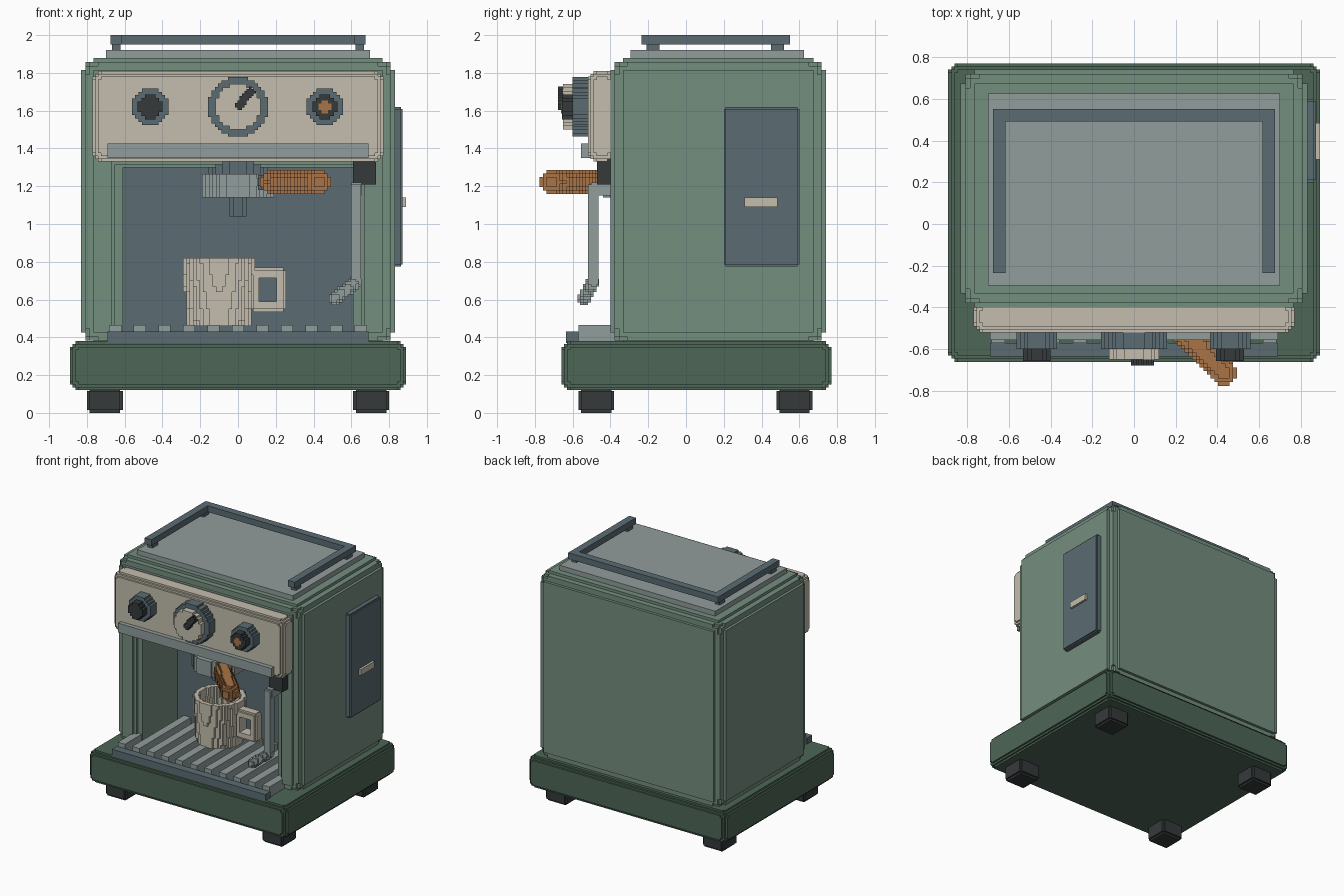
import bpy, bmesh, math
from mathutils import Vector

cube = bpy.data.objects.get("Cube")
if cube:
    bpy.data.objects.remove(cube)


def material(name, srgb):
    rgb = [((c / 255 + 0.055) / 1.055) ** 2.4 for c in srgb] + [1]
    m = bpy.data.materials.new(name)
    m.diffuse_color = rgb
    m.use_nodes = True
    m.node_tree.nodes["Principled BSDF"].inputs["Base Color"].default_value = rgb
    return m


GREEN = material("sage green", (116, 142, 127))
DARK = material("deep green", (77, 102, 86))
CREAM = material("cream", (196, 190, 173))
SLATE = material("slate", (91, 108, 115))
STEEL = material("steel grey", (145, 157, 156))
BLACK = material("charcoal", (53, 58, 59))
COPPER = material("copper", (168, 116, 70))


def solid(name, axes, test, mat):
    """Blocky solid: grid cells whose centre passes the test, outer faces only."""
    n = [len(a) - 1 for a in axes]
    mids = [[(a[i] + a[i + 1]) / 2 for i in range(len(a) - 1)] for a in axes]
    cells = {(i, j, k) for i in range(n[0]) for j in range(n[1]) for k in range(n[2])
             if test(mids[0][i], mids[1][j], mids[2][k])}
    bm, verts = bmesh.new(), {}

    def vert(key):
        if key not in verts:
            verts[key] = bm.verts.new([axes[a][key[a]] for a in range(3)])
        return verts[key]

    for c in cells:
        for a in range(3):
            u, v = (a + 1) % 3, (a + 2) % 3
            for side in (0, 1):
                near = list(c)
                near[a] += 2 * side - 1
                if tuple(near) in cells:
                    continue
                quad = []
                for du, dv in ((0, 0), (1, 0), (1, 1), (0, 1)):
                    p = list(c)
                    p[a] += side
                    p[u] += du
                    p[v] += dv
                    quad.append(vert(tuple(p)))
                bm.faces.new(quad if side else quad[::-1])
    me = bpy.data.meshes.new(name)
    bm.to_mesh(me)
    bm.free()
    me.materials.append(mat)
    ob = bpy.data.objects.new(name, me)
    bpy.context.collection.objects.link(ob)
    return ob


def box(name, lo, hi, mat, r=0.0, steps=3, cut=None, extra=((), (), ())):
    """Box with stepped round edges and an optional cut-away rule."""
    axes = []
    for a in range(3):
        pts = {lo[a], hi[a], *extra[a]}
        for k in range(1, steps + 1 if r else 1):
            pts |= {lo[a] + r * k / steps, hi[a] - r * k / steps}
        pts = sorted(pts)
        axes.append([p for i, p in enumerate(pts) if i == 0 or p - pts[i - 1] > 1e-5])

    def test(*p):
        q = [max(lo[a] + r - p[a], p[a] - hi[a] + r, 0) for a in range(3)]
        return sum(d * d for d in q) <= r * r + 1e-9 and not (cut and cut(*p))
    return solid(name, axes, test, mat)


def spans(lo, hi, step):
    n = max(1, round((hi - lo) / step))
    return [lo + (hi - lo) * i / n for i in range(n + 1)]


def disc(name, axis, centre, r, lo, hi, mat, step=0.018):
    """Stepped cylinder along an axis; centre gives the other two coordinates in order."""
    others = [a for a in range(3) if a != axis]
    axes = [None] * 3
    axes[axis] = [lo, hi]
    for a, c in zip(others, centre):
        axes[a] = spans(c - r, c + r, step)
    return solid(name, axes, lambda *p: math.hypot(
        p[others[0]] - centre[0], p[others[1]] - centre[1]) <= r, mat)


def rod(name, start, end, r, mat, step=0.018):
    """Stepped slanted rod with rounded ends."""
    s, e = Vector(start), Vector(end)
    d = e - s

    def test(*p):
        v = Vector(p) - s
        t = min(max(v.dot(d) / d.length_squared, 0), 1)
        return (v - d * t).length <= r
    return solid(name, [spans(min(s[a], e[a]) - r, max(s[a], e[a]) + r, step)
                        for a in range(3)], test, mat)


# Base and feet
box("base", (-0.89, -0.66, 0.12), (0.89, 0.77, 0.38), DARK, 0.06, 4)
for sx, side in ((-1, "right"), (1, "left")):
    for y, end in ((-0.475, "front"), (0.575, "back")):
        x = sx * 0.705
        box(f"{end}_{side}_foot", (x - 0.095, y - 0.095, 0), (x + 0.095, y + 0.095, 0.13),
            BLACK, 0.03, 2)


# Housing with an open brewing bay whose mouth flares in steps
def bay(x, y, z):
    flare = max(0, -0.335 - y)
    return y < 0.10 and abs(x) < 0.61 + flare and z < 1.30 + flare * 0.6


flares = [0.61, 0.63, 0.65, 0.67]
box("housing", (-0.83, -0.40, 0.36), (0.83, 0.74, 1.88), GREEN, 0.11, 5, bay,
    (flares + [-f for f in flares], (0.10,), (1.30, 1.315, 1.33)))
box("bay_back_panel", (-0.61, 0.092, 0.38), (0.61, 0.10, 1.30), SLATE)

# Cup warmer on top with a three-sided rail
box("cup_warmer", (-0.70, -0.295, 1.86), (0.70, 0.625, 1.92), STEEL, 0.02, 1)
for sx, side in ((-1, "right"), (1, "left")):
    x = sx * 0.645
    box(f"{side}_rail", (x - 0.03, -0.235, 1.95), (x + 0.03, 0.55, 2.0), SLATE, 0.012, 1)
    for y in (-0.175, 0.485):
        box(f"{side}_rail_post", (x - 0.022, y - 0.035, 1.91), (x + 0.022, y + 0.035, 1.96), SLATE)
box("back_rail", (-0.675, 0.49, 1.95), (0.675, 0.55, 2.0), SLATE, 0.012, 1)

# Control panel, gauge and knobs
box("control_panel", (-0.77, -0.52, 1.33), (0.77, -0.37, 1.81), CREAM, 0.06, 4)
box("panel_lip", (-0.69, -0.555, 1.35), (0.69, -0.50, 1.425), STEEL)
disc("gauge_ring", 1, (0, 1.62), 0.158, -0.60, -0.49, SLATE)
disc("gauge_face", 1, (0, 1.62), 0.12, -0.65, -0.60, CREAM)
needle = Vector((0.075, 0.09)).normalized()


def on_needle(x, y, z):
    p = Vector((x, z - 1.62))
    return -0.01 < p.dot(needle) < 0.12 and abs(p.cross(needle)) < 0.022


solid("gauge_needle", [spans(-0.04, 0.12, 0.012), [-0.677, -0.65], spans(1.58, 1.74, 0.012)],
      on_needle, BLACK)
for x, side in ((-0.465, "right"), (0.46, "left")):
    disc(f"{side}_knob_ring", 1, (x, 1.62), 0.097, -0.60, -0.49, SLATE)
    disc(f"{side}_knob", 1, (x, 1.62), 0.066, -0.657, -0.60, BLACK)
disc("knob_light", 1, (0.46, 1.62), 0.034, -0.662, -0.65, COPPER)

# Group head, filter holder and its handle
disc("group_head", 2, (0, -0.25), 0.155, 1.24, 1.34, SLATE)
disc("filter_holder", 2, (0, -0.25), 0.19, 1.14, 1.265, STEEL)
disc("spout", 2, (0, -0.25), 0.045, 1.04, 1.15, SLATE)
rod("handle_neck", (0.09, -0.35, 1.22), (0.18, -0.445, 1.22), 0.04, SLATE)
rod("handle", (0.18, -0.45, 1.222), (0.43, -0.712, 1.222), 0.063, COPPER)

# Drip tray
box("tray_front", (-0.69, -0.635, 0.37), (0.69, -0.57, 0.43), SLATE)
for i in range(11):
    x = -0.65 + 0.13 * i
    box("tray_slat", (x - 0.032, -0.57, 0.37), (x + 0.032, 0.092, 0.465), STEEL)

# Cup: hollow, slightly wider at the rim, with a square loop handle
CX, CY, Z0, Z1 = -0.10, -0.09, 0.46, 0.82


def cup_wall(x, y, z):
    r = 0.17 + 0.022 * (z - Z0) / (Z1 - Z0)
    d = math.hypot(x - CX, y - CY)
    return d <= r and (d > r - 0.036 or z < Z0 + 0.04)


solid("cup", [spans(CX - 0.19, CX + 0.19, 0.0175), spans(CY - 0.19, CY + 0.19, 0.0175),
              spans(Z0, Z1, 0.03)], cup_wall, CREAM)
box("cup_handle", (0.065, CY - 0.045, 0.535), (0.255, CY + 0.045, 0.77), CREAM, 0.03, 2,
    lambda x, y, z: 0.11 < x < 0.205 and 0.59 < z < 0.715, ((0.11, 0.205), (), (0.59, 0.715)))

# Steam wand
box("steam_knob", (0.61, -0.47, 1.21), (0.73, -0.38, 1.35), BLACK, 0.015, 1)
box("wand_bracket", (0.60, -0.50, 1.15), (0.655, -0.38, 1.22), STEEL, 0.015, 1)
box("wand_pipe", (0.597, -0.52, 0.68), (0.652, -0.463, 1.21), STEEL, 0.012, 1)
rod("wand_tip", (0.62, -0.495, 0.69), (0.515, -0.54, 0.605), 0.034, STEEL, 0.014)

# Water tank door on the side
box("tank_door", (0.81, 0.20, 0.775), (0.872, 0.60, 1.62), SLATE, 0.02, 2)
box("tank_door_grip", (0.865, 0.31, 1.09), (0.89, 0.485, 1.14), CREAM, 0.008, 1)
